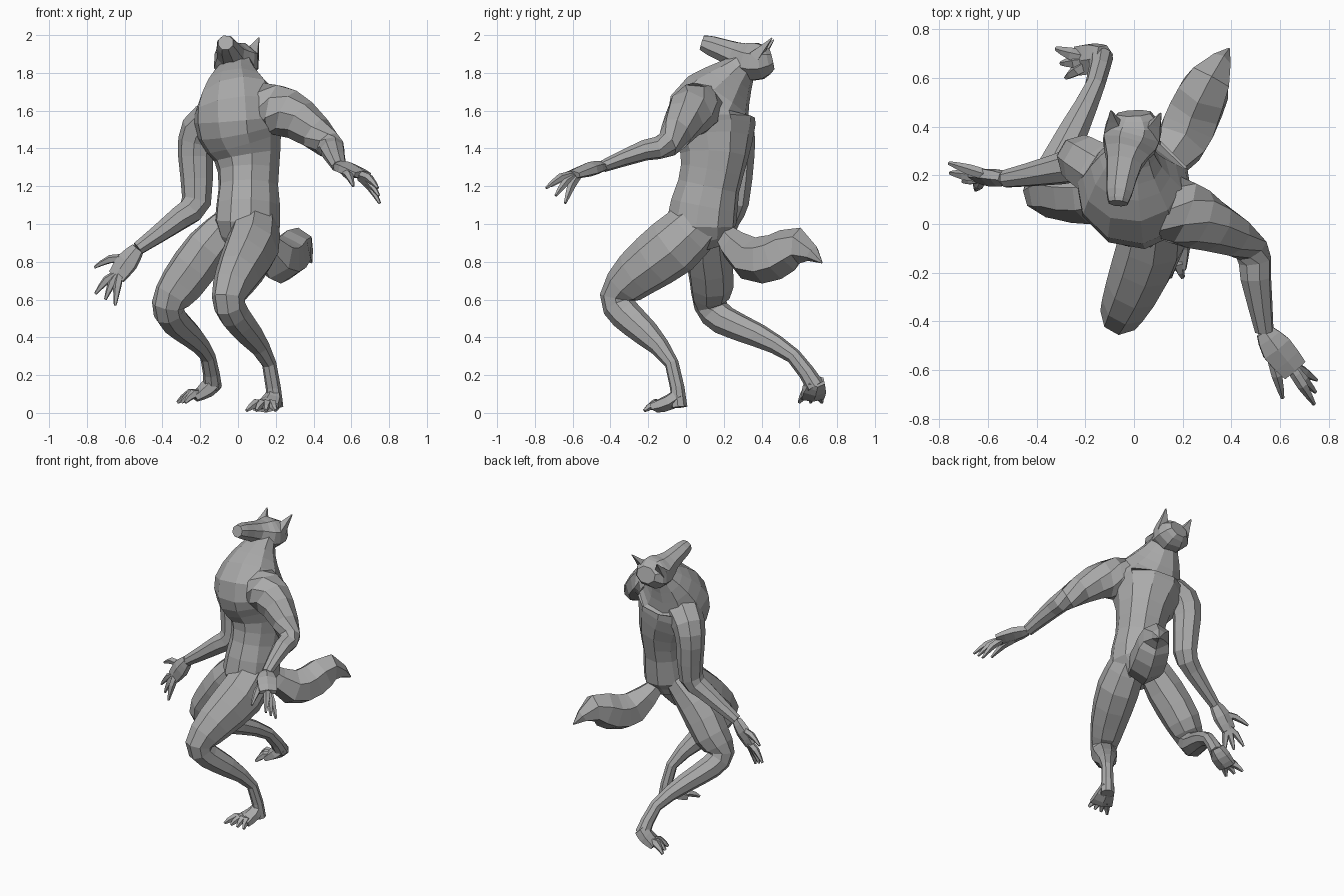
import bpy, bmesh, math
from mathutils import Vector

cube = bpy.data.objects.get("Cube")
if cube:
    bpy.data.objects.remove(cube, do_unlink=True)

grey = bpy.data.materials.new("plain grey")
grey.use_nodes = True
colour = (.4, .4, .4, 1)
grey.diffuse_color = colour
grey.node_tree.nodes["Principled BSDF"].inputs["Base Color"].default_value = colour

# Sideways directions, from the right of a part to its left
ACROSS_BODY = Vector((.87, -.5, 0))
ACROSS_SHOULDERS = Vector((.85, -.45, .12))
ACROSS_HEAD = Vector((1, -.2, 0))
ACROSS_LEFT_HAND = Vector((.7, .7, 0))
ACROSS_RIGHT_HAND = Vector((.7, -.3, -.6))
ACROSS_RIGHT_FOOT = Vector((.2, -1, 0))


def add_midpoints(joints):
    """Insert one point on a smooth curve between each pair of (x, y, z, radius) joints."""
    joints = [Vector(joint) for joint in joints]
    padded = [joints[0], *joints, joints[-1]]
    smooth = []
    for before, start, end, after in zip(padded, padded[1:], padded[2:], padded[3:]):
        middle = (start + end) * 9 / 16 - (before + after) / 16
        smooth.extend((start, middle))
    smooth.append(joints[-1])
    return smooth


def loft(name, joints, side=ACROSS_BODY, sides=8, depth_start=1, depth_end=None):
    """Skin a closed faceted tube; depth is the ratio of front-to-back size to width."""
    depth_end = depth_start if depth_end is None else depth_end
    path = add_midpoints(joints)
    last = len(path) - 1
    bm = bmesh.new()
    loops = []
    for i, point in enumerate(path):
        before, after = path[max(i - 1, 0)].xyz, path[min(i + 1, last)].xyz
        incoming = (point.xyz - before).normalized()
        outgoing = (after - point.xyz).normalized()
        tangent = (incoming + outgoing).normalized()
        wide = (side - tangent * tangent.dot(side)).normalized()
        deep = tangent.cross(wide) * (depth_start + (depth_end - depth_start) * i / last)
        radius = max(point.w, .004) / math.cos(math.pi / sides / 1.5)
        loop = []
        for k in range(sides):
            angle = math.tau * (k + .5) / sides
            offset = wide * math.cos(angle) + deep * math.sin(angle)
            loop.append(bm.verts.new(point.xyz + offset * radius))
        loops.append(loop)
    for low, high in zip(loops, loops[1:]):
        for k in range(sides):
            following = (k + 1) % sides
            bm.faces.new((low[k], low[following], high[following], high[k]))
    bm.faces.new(list(reversed(loops[0])))
    bm.faces.new(loops[-1])
    bmesh.ops.recalc_face_normals(bm, faces=bm.faces)
    mesh = bpy.data.meshes.new(name)
    bm.to_mesh(mesh)
    bm.free()
    mesh.materials.append(grey)
    bpy.context.collection.objects.link(bpy.data.objects.new(name, mesh))


def digits(name, base, first_tip, last_tip, count, radius, side):
    """Fan of arched, tapering fingers or toes spread evenly between two tips."""
    base = Vector(base)
    for number in range(count):
        tip = Vector(first_tip).lerp(Vector(last_tip), number / max(count - 1, 1))
        knuckle = base.lerp(tip, .1)
        bend = base.lerp(tip, .55) + Vector((0, 0, radius))
        joints = [(*knuckle, radius), (*bend, radius), (*tip, radius / 3)]
        loft(f"{name}_{number + 1}", joints, side=side, sides=5)


# Trunk sloping back into the neck
loft("torso", [
    (.03, .1, .88, .1),
    (.05, .08, 1, .17),
    (.055, .12, 1.2, .155),
    (.05, .15, 1.36, .175),
    (.01, .14, 1.5, .23),
    (0, .135, 1.61, .235),
    (-.015, .215, 1.73, .165),
    (-.01, .29, 1.82, .1),
    (-.01, .34, 1.87, .08),
], side=ACROSS_SHOULDERS, sides=10, depth_start=1.15, depth_end=.8)

# Head with raised muzzle and pointed ears
loft("head", [
    (0, .455, 1.87, .07),
    (0, .4, 1.86, .115),
    (-.02, .325, 1.865, .115),
    (-.04, .25, 1.9, .075),
    (-.06, .13, 1.945, .055),
    (-.065, .085, 1.96, .04),
], side=ACROSS_HEAD, depth_start=.8, depth_end=1)
for name, root, tip in (
    ("right_ear", (-.08, .39, 1.89, .05), (-.095, .465, 1.975, 0)),
    ("left_ear", (.07, .37, 1.89, .05), (.11, .455, 1.985, 0)),
):
    loft(name, [root, tip], side=ACROSS_HEAD, sides=4, depth_start=.7)

# Left arm, reaching forward
left_wrist = (.535, -.44, 1.305, .038)
loft("left_arm", [
    (.06, .1, 1.61, .13),
    (.2, .045, 1.605, .135),
    (.33, -.01, 1.55, .11),
    (.48, -.1, 1.42, .073),
    (.5, -.22, 1.39, .063),
    left_wrist,
], depth_start=1.05, depth_end=.8)
loft("left_palm", [
    left_wrist,
    (.585, -.51, 1.29, .07),
    (.66, -.6, 1.26, .06),
], side=ACROSS_LEFT_HAND, sides=6, depth_start=.7, depth_end=.35)
digits("left_finger", (.635, -.57, 1.265), (.75, -.64, 1.11), (.74, -.74, 1.19),
       count=3, radius=.021, side=ACROSS_LEFT_HAND)
left_thumb_tip = (.61, -.715, 1.2)
digits("left_thumb", (.56, -.51, 1.28), left_thumb_tip, left_thumb_tip,
       count=1, radius=.021, side=ACROSS_LEFT_HAND)

# Right arm, hanging back and out
right_wrist = (-.53, .185, .87, .036)
loft("right_arm", [
    (-.11, .2, 1.55, .12),
    (-.2, .255, 1.49, .105),
    (-.225, .27, 1.36, .09),
    (-.22, .255, 1.12, .077),
    (-.31, .225, 1.03, .063),
    right_wrist,
])
loft("right_palm", [
    right_wrist,
    (-.585, .19, .8, .06),
    (-.645, .19, .72, .05),
], side=ACROSS_RIGHT_HAND, sides=6, depth_start=.8, depth_end=.4)
digits("right_finger", (-.625, .19, .745), (-.755, .21, .63), (-.65, .14, .57),
       count=3, radius=.021, side=ACROSS_RIGHT_HAND)
right_thumb_tip = (-.76, .25, .77)
digits("right_thumb", (-.575, .19, .82), right_thumb_tip, right_thumb_tip,
       count=1, radius=.021, side=ACROSS_RIGHT_HAND)

# Left leg, stepping forward
loft("left_leg", [
    (.1, .08, 1.02, .11),
    (.075, -.07, .88, .135),
    (0, -.26, .735, .115),
    (-.05, -.365, .61, .085),
    (-.02, -.32, .52, .08),
    (.06, -.21, .42, .07),
    (.165, -.075, .26, .038),
    (.195, -.035, .03, .045),
], depth_start=1.2, depth_end=.9)
loft("left_foot", [
    (.19, -.03, .1, .04),
    (.175, -.08, .06, .06),
    (.145, -.16, .03, .08),
], sides=6, depth_start=1, depth_end=.35)
digits("left_toe", (.155, -.1, .035), (.045, -.22, .012), (.2, -.22, .012),
       count=4, radius=.025, side=ACROSS_BODY)

# Right leg, trailing behind
loft("right_leg", [
    (-.03, .13, 1.01, .095),
    (-.16, .12, .87, .12),
    (-.3, .135, .68, .115),
    (-.37, .13, .57, .085),
    (-.34, .2, .49, .077),
    (-.25, .38, .41, .062),
    (-.16, .57, .3, .04),
    (-.135, .685, .14, .048),
])
loft("right_foot", [
    (-.12, .69, .17, .045),
    (-.165, .68, .125, .065),
    (-.23, .67, .08, .065),
], side=ACROSS_RIGHT_FOOT, sides=6, depth_start=1, depth_end=.35)
digits("right_toe", (-.18, .67, .1), (-.32, .72, .055), (-.28, .6, .055),
       count=3, radius=.025, side=ACROSS_RIGHT_FOOT)

# Bushy tail sweeping back to a point
loft("tail", [
    (.09, .19, .96, .05),
    (.19, .33, .82, .11),
    (.255, .47, .825, .115),
    (.315, .6, .885, .09),
    (.39, .72, .795, 0),
], sides=6)
